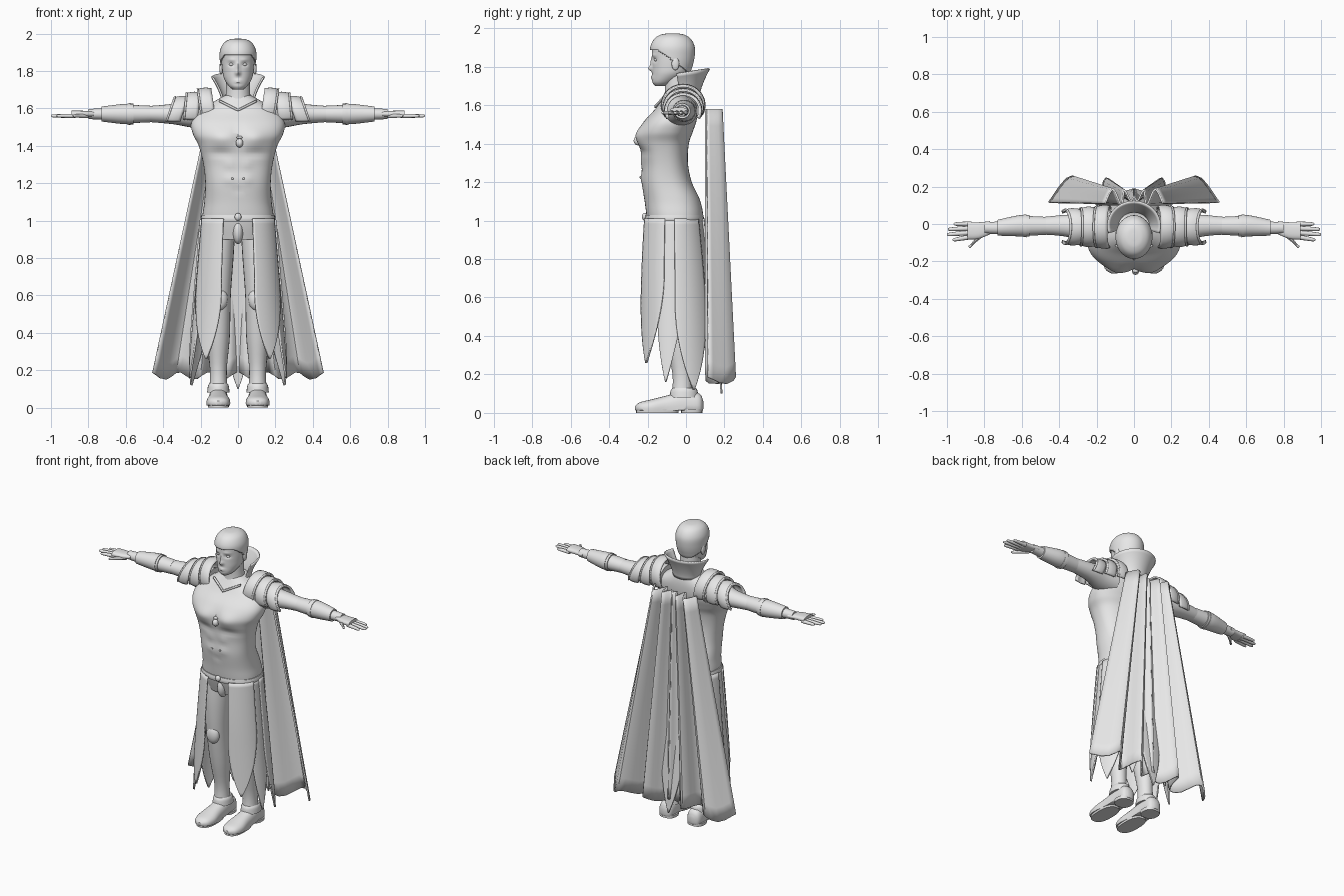
import bpy, bmesh, math
from mathutils import Vector

cube = bpy.data.objects.get("Cube")
if cube:
    bpy.data.objects.remove(cube, do_unlink=True)

grey = bpy.data.materials.new("plain_grey")
grey.use_nodes = True
grey.diffuse_color = (.8, .8, .8, 1)
grey.node_tree.nodes["Principled BSDF"].inputs["Base Color"].default_value = grey.diffuse_color
parts = []


def finish(name, bm, mirror=False, thick=0):
    bmesh.ops.recalc_face_normals(bm, faces=bm.faces)
    mesh = bpy.data.meshes.new(name)
    bm.to_mesh(mesh)
    bm.free()
    mesh.materials.append(grey)
    obj = bpy.data.objects.new(name, mesh)
    bpy.context.collection.objects.link(obj)
    if thick:
        solid = obj.modifiers.new("thickness", "SOLIDIFY")
        solid.thickness, solid.offset = thick, 0
    if mirror:
        obj.modifiers.new("mirror", "MIRROR").use_mirror_merge = False
    parts.append(obj)


def spline(points, steps):
    """Smooth curve of vectors through the given points."""
    points = [Vector(p) for p in points]
    curve = []
    for i, (b, c) in enumerate(zip(points, points[1:])):
        a = points[max(i - 1, 0)]
        d = points[min(i + 2, len(points) - 1)]
        for k in range(steps):
            t = k / steps
            bend = (a * 2 - b * 5 + c * 4 - d) * t + (b * 3 - a - c * 3 + d) * t * t
            curve.append(b + (c - a + bend) * t / 2)
    return curve + [points[-1]]


def place(axis, along, drift, side):
    return {"x": (along, drift, side), "y": (side, along, drift), "z": (side, drift, along)}[axis]


def loft(name, axis, rings, side=0, ratio=1, n=24, steps=4, boxy=1, mirror=False, edit=None, thick=0):
    """Skin of ellipses: position along the axis, drift, radius and, if not by ratio, cross radius."""
    bm = bmesh.new()
    loops = []
    for along, drift, radius, *cross in spline(rings, steps):
        across = cross[0] if cross else radius * ratio
        loop = []
        for k in range(n):
            turn = math.tau * k / n
            c, s = [math.copysign(abs(w) ** boxy, w) for w in (math.cos(turn), math.sin(turn))]
            loop.append(bm.verts.new(place(axis, along, drift + radius * c, side + across * s)))
        loops.append(loop)
    for a, b in zip(loops, loops[1:]):
        for k in range(n):
            bm.faces.new((a[k - 1], a[k], b[k], b[k - 1]))
    bm.faces.new(loops[0])
    bm.faces.new(loops[-1])
    if edit:
        edit(bm)
    finish(name, bm, mirror, thick)


def sheet(name, surface, columns, rows, thick=.01, mirror=False):
    """Cloth or plate from a function of two parameters running from nought to one."""
    bm = bmesh.new()
    grid = [[bm.verts.new(surface(i / columns, j / rows)) for i in range(columns + 1)]
            for j in range(rows + 1)]
    for low, high in zip(grid, grid[1:]):
        for i in range(columns):
            bm.faces.new((low[i], low[i + 1], high[i + 1], high[i]))
    finish(name, bm, mirror, thick)


def ball(name, centre, size, mirror=False):
    bm = bmesh.new()
    bmesh.ops.create_uvsphere(bm, u_segments=20, v_segments=12, radius=1)
    bmesh.ops.scale(bm, vec=size, verts=bm.verts)
    bmesh.ops.translate(bm, vec=centre, verts=bm.verts)
    finish(name, bm, mirror)


def sculpt(*spots):
    """Push the front in or out at soft spots: x, z, width, height, amount."""
    def edit(bm):
        for v in bm.verts:
            if v.co.y < -.08:
                x, z = abs(v.co.x), v.co.z
                v.co.y -= sum(amount * math.exp(-((x - px) / wide) ** 2 - ((z - pz) / tall) ** 2)
                              for px, pz, wide, tall, amount in spots)
    return edit


# Torso with chest and belly muscles, and neck
loft("torso", "z", [(.9, -.05, .12, .16), (1, -.055, .145, .19), (1.1, -.07, .145, .18),
                    (1.2, -.1, .13, .175), (1.3, -.11, .12, .185), (1.4, -.115, .13, .21),
                    (1.46, -.105, .14, .24), (1.52, -.08, .135, .25), (1.58, -.05, .11, .22),
                    (1.63, -.035, .09, .14), (1.67, -.03, .07, .07)],
     n=64, steps=6, boxy=.85,
     edit=sculpt((.09, 1.44, .06, .05, .02), (0, 1.44, .015, .07, -.01), (.09, 1.36, .07, .02, -.01),
                 (.045, 1.3, .03, .025, .007), (.045, 1.22, .03, .025, .007), (0, 1.16, .01, .01, -.01)))
loft("neck", "z", [(1.62, -.035, .08), (1.68, -.045, .065), (1.8, -.05, .065)])

# Head with features, hair, ears and eyes
skull = [(1.7, -.13, .03), (1.72, -.115, .06), (1.76, -.085, .09), (1.8, -.075, .1), (1.85, -.07, .106),
         (1.9, -.07, .106), (1.94, -.07, .085), (1.96, -.07, .05), (1.965, -.07, .01)]
loft("head", "z", skull, ratio=.83, n=64, steps=8,
     edit=sculpt((0, 1.79, .012, .014, .02), (0, 1.82, .01, .025, .01), (.035, 1.835, .016, .01, -.01),
                 (.035, 1.86, .02, .007, .005), (0, 1.75, .02, .006, .006), (0, 1.74, .02, .005, .006)))


def hairline(bm):
    middles = {f: f.calc_center_median() for f in bm.faces}
    bare = [f for f, m in middles.items() if m.z < 1.885 - .75 * max(0, m.y + .14)]
    bmesh.ops.delete(bm, geom=bare, context="FACES")


loft("hair", "z", [(z + .004, y, r + .005) for z, y, r in skull], ratio=.84, n=64, steps=8,
     edit=hairline, thick=.008)
ball("ears", (.09, -.055, 1.815), (.01, .02, .034), True)
ball("eyes", (.035, -.155, 1.835), (.013, .012, .008), True)


# Standing collar, open at the front, and the trim at the throat
def collar(u, v):
    turn = (u - .5) * math.radians(215)
    flare = .055 * v ** 1.5
    return (math.sin(turn) * (.085 + flare), math.cos(turn) * (.075 + flare) - .01,
            1.64 + v * (.13 + .02 * math.cos(turn)))


def trim(u, v):
    edge = abs(2 * u - 1)
    return (u - .5) / 5, .045 * edge - .16, 1.585 + .05 * edge + .012 * v


sheet("collar", collar, 32, 8)
sheet("neck_trim", trim, 16, 1)

# Arms, cuffs and palms
arm_height = 1.57
loft("arms", "x", [(.16, -.03, .09), (.25, -.03, .08), (.35, -.01, .06), (.5, -.01, .046),
                   (.72, -.02, .034), (.8, -.02, .03)], arm_height, .9, mirror=True)
loft("upper_cuffs", "x", [(.47, -.01, .048), (.57, -.01, .053)], arm_height, .92, mirror=True)
loft("forearm_guards", "x", [(.56, -.01, .058), (.62, -.01, .056), (.73, -.02, .042)],
     arm_height, .95, mirror=True)
loft("cuff_bands", "x", [(.575, -.01, .061), (.59, -.01, .06)], arm_height, .95, steps=1, mirror=True)
loft("palms", "x", [(.77, -.02, .035), (.83, -.035, .044), (.89, -.037, .046)], arm_height, .4,
     boxy=.8, mirror=True)


# Fingers and thumbs
def finger(name, x, y, tip_x, tip_y):
    loft(name, "x", [(x, y, .013), ((x + tip_x) / 2, (y + tip_y) / 2, .012),
                     (tip_x - .01, tip_y, .009), (tip_x, tip_y, .002)], 1.56, .9, 10, mirror=True)


for i, (name, reach) in enumerate((("little", .965), ("ring", .995), ("middle", 1), ("index", .97))):
    finger(name + "_fingers", .87, -.023 * i, reach, -.028 * i)
finger("thumbs", .8, -.05, .885, -.118)

# Shoulder armour: three overlapping bands with raised rims
for i in range(3):
    def band(u, v, i=i, grow=0):
        turn = (u - .5) * math.radians(236)
        r = .103 + .006 * (math.sin(v * math.pi) - v) - .008 * i + grow
        rise = r * math.cos(turn)
        return (.14 + .064 * i + .076 * v + (.08 - rise) * (i - .6) / 4,
                1.05 * r * math.sin(turn) - .015, 1.6 - .014 * i + rise)

    def rim(u, v, band=band):
        return band(u, .88 + .12 * v, grow=.005)

    sheet("shoulder_bands_" + "abc"[i], band, 28, 5, mirror=True)
    sheet("shoulder_rims_" + "abc"[i], rim, 28, 1, mirror=True)

# Legs, knee guards and boots
leg = .105
loft("legs", "z", [(.95, -.06, .1), (.8, -.07, .09), (.6, -.07, .074), (.38, -.04, .068),
                   (.2, -.02, .05), (.08, -.02, .055)], leg, .9, mirror=True)
ball("knee_guards", (.1, -.125, .58), (.045, .03, .06), True)
loft("boot_tops", "z", [(.08, -.01, .075), (.115, -.01, .07), (.13, -.01, .06)], leg, .8, mirror=True)


def flatten(bm):
    for v in bm.verts:
        v.co.z = max(v.co.z, .012)


loft("boots", "y", [(.09, .04, .02, .015), (.07, .04, .06, .045), (0, .04, .075, .05),
                    (-.1, .03, .06, .055), (-.18, .025, .045, .064), (-.24, .025, .03, .05),
                    (-.265, .025, .01, .015)], leg, boxy=.85, mirror=True, edit=flatten)
for name, y, length in (("heel_soles", .03, .055), ("toe_soles", -.15, .11)):
    loft(name, "z", [(0, y, length, .055), (.02, y, length, .058)], leg, steps=1, boxy=.8, mirror=True)


# Skirt of leaf-shaped panels: start, end and tip in degrees from the front, and tip height
def panel(name, start, end, tip, low, grow, mirror=True):
    centre = (start + end) / 2

    def leaf(u, v):
        flare = (1 - low) * v
        taper = max(0, v - .45) / .55
        half = (end - start) * (1 - .97 * taper ** 2) * (u - .5)
        turn = math.radians(centre + (tip - centre) * taper + half)
        swell = .012 * math.sin(min(1, 2 * v) * math.pi / 2)
        trail = .07 * max(0, -math.cos(turn)) * flare
        return (math.sin(turn) * (.195 + .085 * flare + grow),
                trail - .065 - math.cos(turn) * (.157 + .015 * flare + swell + grow), 1.01 - flare)
    sheet(name, leaf, 14, 28, mirror=mirror)


over, under = .004, -.004
panel("front_skirt_panels", 23, 74, 40, .25, over)
panel("side_skirt_panels", 62, 104, 77, .15, under)
panel("rear_side_skirt_panels", 92, 142, 115, .11, over)
panel("rear_skirt_panels", 132, 170, 150, .15, under)
panel("back_skirt_panel", 160, 200, 180, .09, over, mirror=False)

# Belt, ornaments
loft("belt", "z", [(.995, -.06, .15), (1.01, -.06, .153), (1.03, -.06, .15)], ratio=1.3, n=48, boxy=.88)
ball("front_guard", (0, -.16, .945), (.03, .045, .07))
ball("belt_stud", (0, -.215, 1.02), (.018, .014, .02))
ball("chest_gem", (.008, -.25, 1.415), (.02, .022, .024))
ball("chest_clasp", (.008, -.25, 1.445), (.016, .012, .008))
ball("belly_studs", (.03, -.236, 1.225), (.006, .006, .006), True)

# Cape: folded hem line narrowing to the shoulders
hem = spline([(0, .19), (.06, .15), (.15, .25), (.2, .11), (.33, .26), (.455, .12)], 5)


def cape(u, v):
    x, y = hem[round(u * (len(hem) - 1))]
    drop = 1.41 - .02 * math.cos(40 * x)
    return x * (.34 + .66 * v), .1 + (y - .105) * (.55 + .45 * v), 1.58 - drop * v


sheet("cape", cape, len(hem) - 1, 16, mirror=True)

# Smooth shading with sharp creases kept
bpy.ops.object.select_all(action="DESELECT")
for obj in parts:
    obj.select_set(True)
bpy.context.view_layer.objects.active = parts[0]
bpy.ops.object.shade_smooth_by_angle(angle=math.radians(40))
